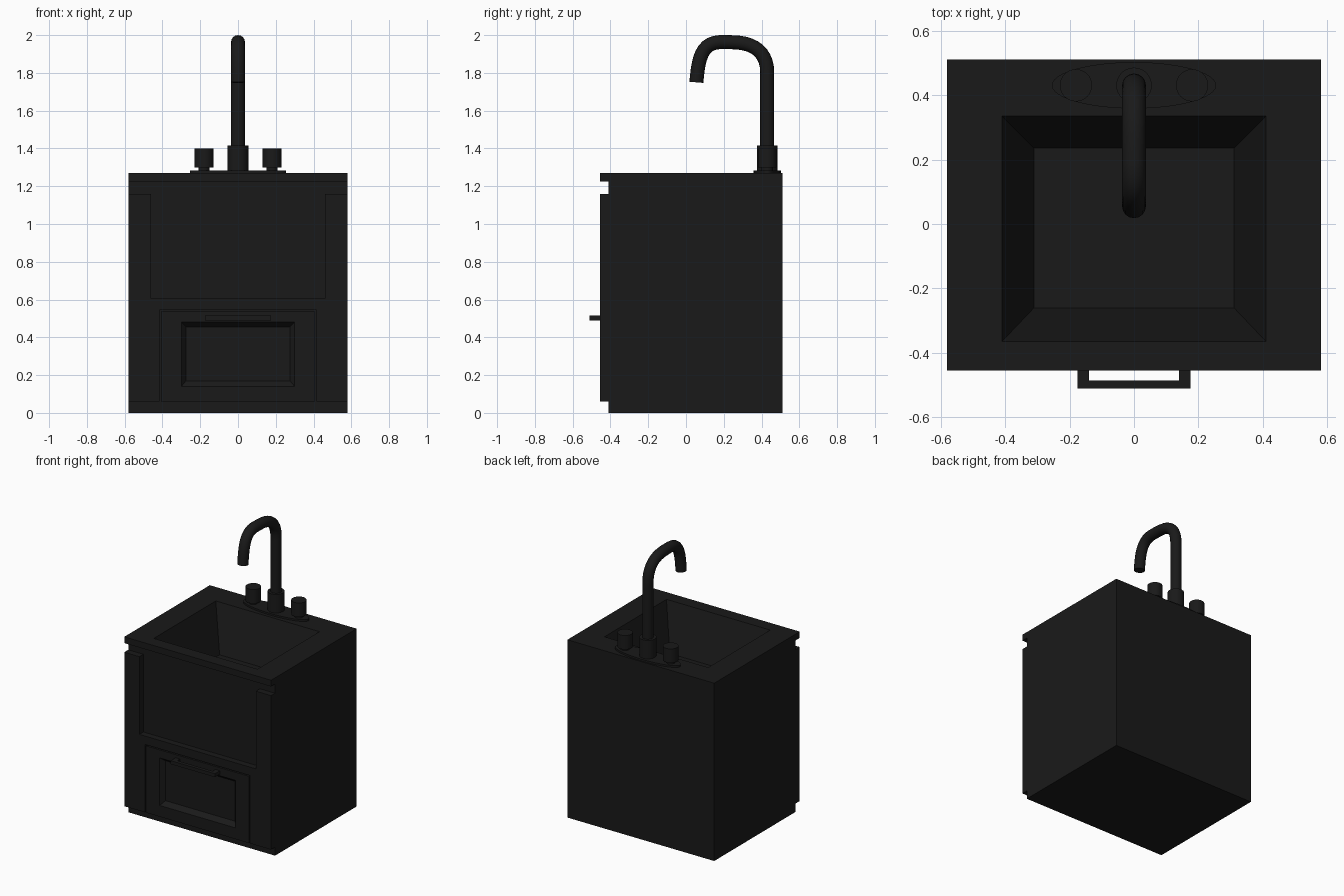
import bpy, bmesh
from mathutils import Vector

if "Cube" in bpy.data.objects:
    bpy.data.objects.remove(bpy.data.objects["Cube"])

dark = bpy.data.materials.new("dark_finish")
dark.diffuse_color = (0.01, 0.01, 0.01, 1)
dark.use_nodes = True
dark.node_tree.nodes["Principled BSDF"].inputs["Base Color"].default_value = dark.diffuse_color


def finish(name, bm):
    bmesh.ops.recalc_face_normals(bm, faces=bm.faces)
    me = bpy.data.meshes.new(name)
    bm.to_mesh(me)
    bm.free()
    me.materials.append(dark)
    ob = bpy.data.objects.new(name, me)
    bpy.context.collection.objects.link(ob)
    return ob


def prism(points, direction):
    """Extrude a planar outline along a vector."""
    bm = bmesh.new()
    face = bm.faces.new([bm.verts.new(p) for p in points])
    ext = bmesh.ops.extrude_face_region(bm, geom=[face])
    verts = [v for v in ext["geom"] if isinstance(v, bmesh.types.BMVert)]
    bmesh.ops.translate(bm, verts=verts, vec=direction)
    # put the starting cap back if the extrusion consumed it
    if not any(set(f.verts) == set(face.verts) for f in bm.faces if face.is_valid) and not face.is_valid:
        bmesh.ops.holes_fill(bm, edges=[e for e in bm.edges if e.is_boundary])
    bmesh.ops.recalc_face_normals(bm, faces=bm.faces)
    return bm


def recess(bm, face, axes, rects):
    """Inset a rectangular face in steps; each step is (a0, a1, b0, b1, depth axis value)."""
    a, b, c = axes
    for a0, a1, b0, b1, level in rects:
        bmesh.ops.inset_individual(bm, faces=[face], thickness=0.01)
        mid = face.calc_center_median()
        for v in face.verts:
            v.co[a] = a0 if v.co[a] < mid[a] else a1
            v.co[b] = b0 if v.co[b] < mid[b] else b1
            v.co[c] = level


def cylinder(name, x, y, z0, z1, rx, ry, bevel=0.0, segments=32):
    bm = bmesh.new()
    bmesh.ops.create_cone(bm, cap_ends=True, segments=segments, radius1=1, radius2=1, depth=1)
    for v in bm.verts:
        v.co = Vector((x + v.co.x * rx, y + v.co.y * ry, z0 + (v.co.z + 0.5) * (z1 - z0)))
    ob = finish(name, bm)
    smooth(ob)
    return ob


def smooth(ob):
    bpy.ops.object.select_all(action='DESELECT')
    ob.select_set(True)
    bpy.context.view_layer.objects.active = ob
    bpy.ops.object.shade_smooth_by_angle()


# Cabinet with overhanging counter lip and tapered basin
side = [(.51, 0), (.51, 1.27), (-.455, 1.27), (-.455, 1.225), (-.41, 1.225), (-.41, 0)]
bm = prism([(-.58, y, z) for y, z in side], (1.16, 0, 0))
top = max(bm.faces, key=lambda f: f.calc_center_median().z)
recess(bm, top, (0, 1, 2), [(-.41, .41, -.365, .335, 1.27), (-.31, .31, -.26, .235, .95)])
finish("cabinet_and_basin", bm)

# Front frame: tall stiles, mid rail, opening for the door
half = [(.415, .545), (.415, .06), (.58, .06), (.58, 1.16), (.46, 1.16), (.46, .605)]
outline = half + [(-x, z) for x, z in reversed(half)]
finish("front_frame", prism([(x, -.455, z) for x, z in outline], (0, .045, 0)))

# Door with bevelled recessed panel
bm = prism([(x, -.455, z) for x, z in [(-.407, .06), (.407, .06), (.407, .537), (-.407, .537)]],
           (0, .045, 0))
front = min(bm.faces, key=lambda f: f.calc_center_median().y)
recess(bm, front, (0, 2, 1), [(-.3, .3, .14, .48, -.455), (-.275, .275, .17, .455, -.425)])
finish("door", bm)

# Door handle
half = [(.14, -.485), (.14, -.453), (.175, -.453), (.175, -.51)]
outline = half + [(-x, y) for x, y in reversed(half)]
finish("door_handle", prism([(x, y, .49) for x, y in outline], (0, 0, .025)))

# Tap base plate, collar and knobs
cylinder("tap_plate", 0, .43, 1.265, 1.283, .255, .072, segments=48)
cylinder("tap_collar", 0, .43, 1.27, 1.415, .055, .055)
for label, s in (("left", -1), ("right", 1)):
    cylinder(label + "_knob_stem", s * .18, .43, 1.275, 1.305, .03, .03)
    cylinder(label + "_knob", s * .18, .43, 1.3, 1.4, .05, .05)

# Swan-neck spout swept along a bezier path (position, handle in, handle out)
path = [((.43, 1.39), (.43, 1.35), (.43, 1.5)),
        ((.43, 1.80), (.43, 1.7), (.43, 1.91)),
        ((.25, 1.962), (.36, 1.96), (.23, 1.963)),
        ((.18, 1.963), (.2, 1.963), (.08, 1.96)),
        ((.055, 1.75), (.065, 1.87), (.054, 1.74))]
cu = bpy.data.curves.new("spout_path", 'CURVE')
cu.dimensions = '3D'
cu.bevel_depth = .037
cu.bevel_resolution = 6
cu.resolution_u = 10
cu.use_fill_caps = True
sp = cu.splines.new('BEZIER')
sp.bezier_points.add(len(path) - 1)
for bp, (co, hl, hr) in zip(sp.bezier_points, path):
    bp.handle_left_type = bp.handle_right_type = 'FREE'
    bp.co, bp.handle_left, bp.handle_right = [(0, y, z) for y, z in (co, hl, hr)]
spout = bpy.data.objects.new("spout", cu)
bpy.context.collection.objects.link(spout)
bpy.ops.object.select_all(action='DESELECT')
spout.select_set(True)
bpy.context.view_layer.objects.active = spout
bpy.ops.object.convert(target='MESH')
spout = bpy.context.view_layer.objects.active
spout.data.materials.clear()
spout.data.materials.append(dark)
smooth(spout)
